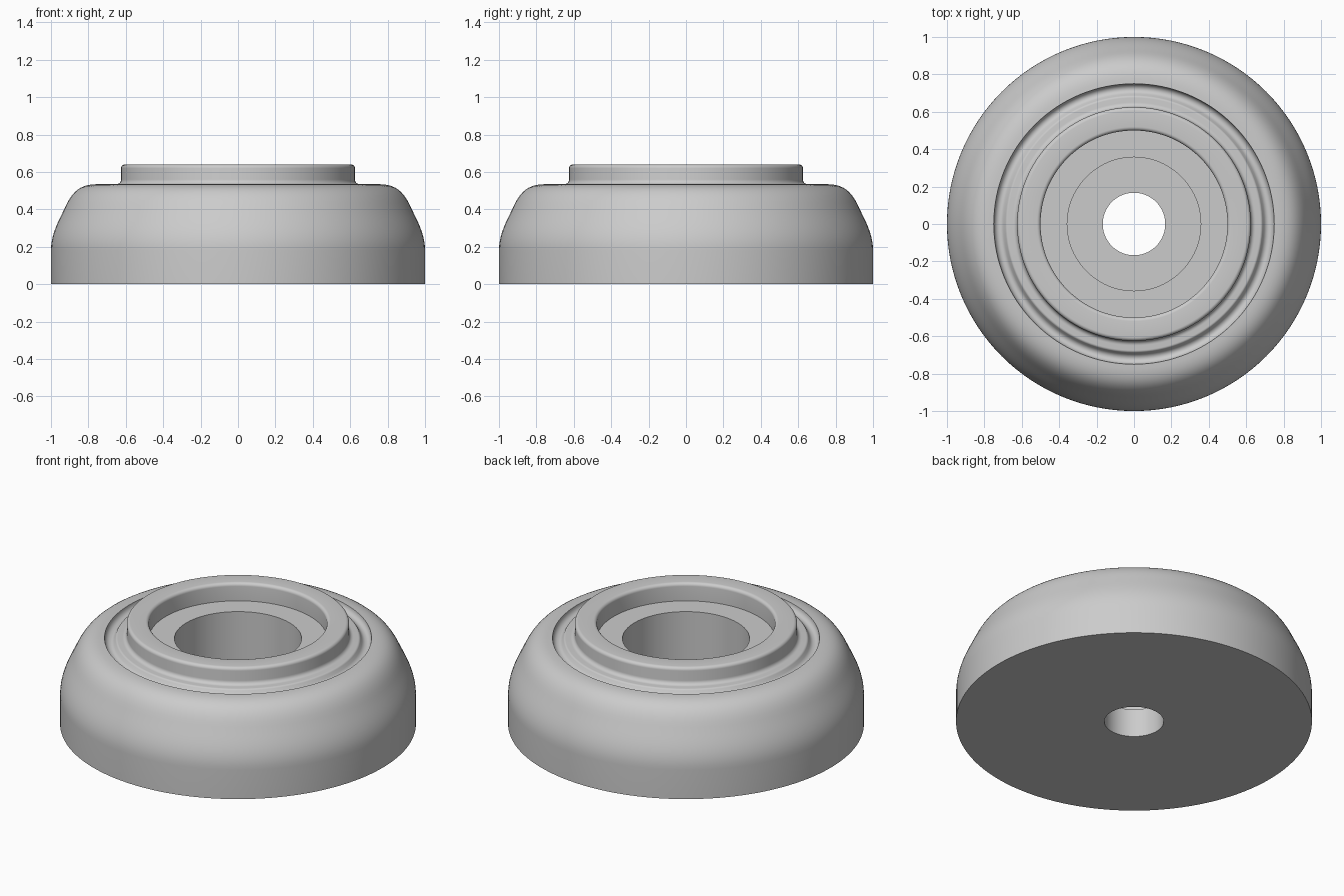
import bpy, bmesh, math
from mathutils import Vector

cube = bpy.data.objects.get("Cube")
if cube:
    bpy.data.objects.remove(cube, do_unlink=True)

grey = bpy.data.materials.new("light grey")
grey.use_nodes = True
colour = (0.6, 0.6, 0.6, 1)
grey.diffuse_color = colour
grey.node_tree.nodes["Principled BSDF"].inputs["Base Color"].default_value = colour


def arc(r, z, radius, start, end, steps=8, rz=None):
    """Arc in the (radius, height) plane, angles in degrees."""
    pts = []
    for i in range(steps + 1):
        a = math.radians(start + (end - start) * i / steps)
        pts.append((r + radius * math.cos(a), z + (rz or radius) * math.sin(a)))
    return pts


def curve(p0, p1, p2, p3, steps=10):
    """Bezier segment in the (radius, height) plane."""
    pts = []
    for i in range(steps + 1):
        t = i / steps
        p = (Vector(p0) * (1 - t) ** 3 + Vector(p1) * 3 * t * (1 - t) ** 2
             + Vector(p2) * 3 * t * t * (1 - t) + Vector(p3) * t ** 3)
        pts.append(tuple(p))
    return pts


def lathe(name, profile, segments=128):
    """Revolve a closed profile about the z axis."""
    bm = bmesh.new()
    rings = []
    for i in range(segments):
        a = math.tau * i / segments
        rings.append([bm.verts.new((r * math.cos(a), r * math.sin(a), z)) for r, z in profile])
    n = len(profile)
    for i in range(segments):
        a, b = rings[i], rings[(i + 1) % segments]
        for j in range(n):
            k = (j + 1) % n
            bm.faces.new((a[j], b[j], b[k], a[k]))
    bmesh.ops.remove_doubles(bm, verts=bm.verts[:], dist=1e-5)
    bmesh.ops.recalc_face_normals(bm, faces=bm.faces[:])
    mesh = bpy.data.meshes.new(name)
    bm.to_mesh(mesh)
    bm.free()
    mesh.materials.append(grey)
    obj = bpy.data.objects.new(name, mesh)
    bpy.context.collection.objects.link(obj)
    bpy.ops.object.select_all(action='DESELECT')
    obj.select_set(True)
    bpy.context.view_layer.objects.active = obj
    bpy.ops.object.shade_smooth_by_angle(angle=math.radians(35))
    return obj


# Flat base and outer wall
profile = [(0.167, 0), (1, 0), (1, 0.18)]
# Domed shoulder: leaning side, then round-over to the flat top
profile += curve((1, 0.18), (1, 0.27), (0.96, 0.335), (0.925, 0.41))
profile += curve((0.925, 0.41), (0.885, 0.5), (0.84, 0.535), (0.75, 0.535))[1:]
# Rounded groove inside the shoulder, with a soft inner ledge
profile += arc(0.72, 0.535, 0.03, 0, -140, 8, 0.035)[1:]
profile += arc(0.675, 0.52, 0.015, 30, 90, 4)
# Fillet up to the raised collar, then its rounded rim
profile += arc(0.65, 0.56, 0.025, 270, 180, 6)
profile += arc(0.605, 0.62, 0.02, 0, 90, 6)
profile += arc(0.52, 0.62, 0.02, 90, 180, 6)
# Shallow recess, wide bore and narrow through hole
profile += [(0.5, 0.53), (0.357, 0.53), (0.357, 0.175), (0.167, 0.175)]

lathe("bearing_cup", profile)
